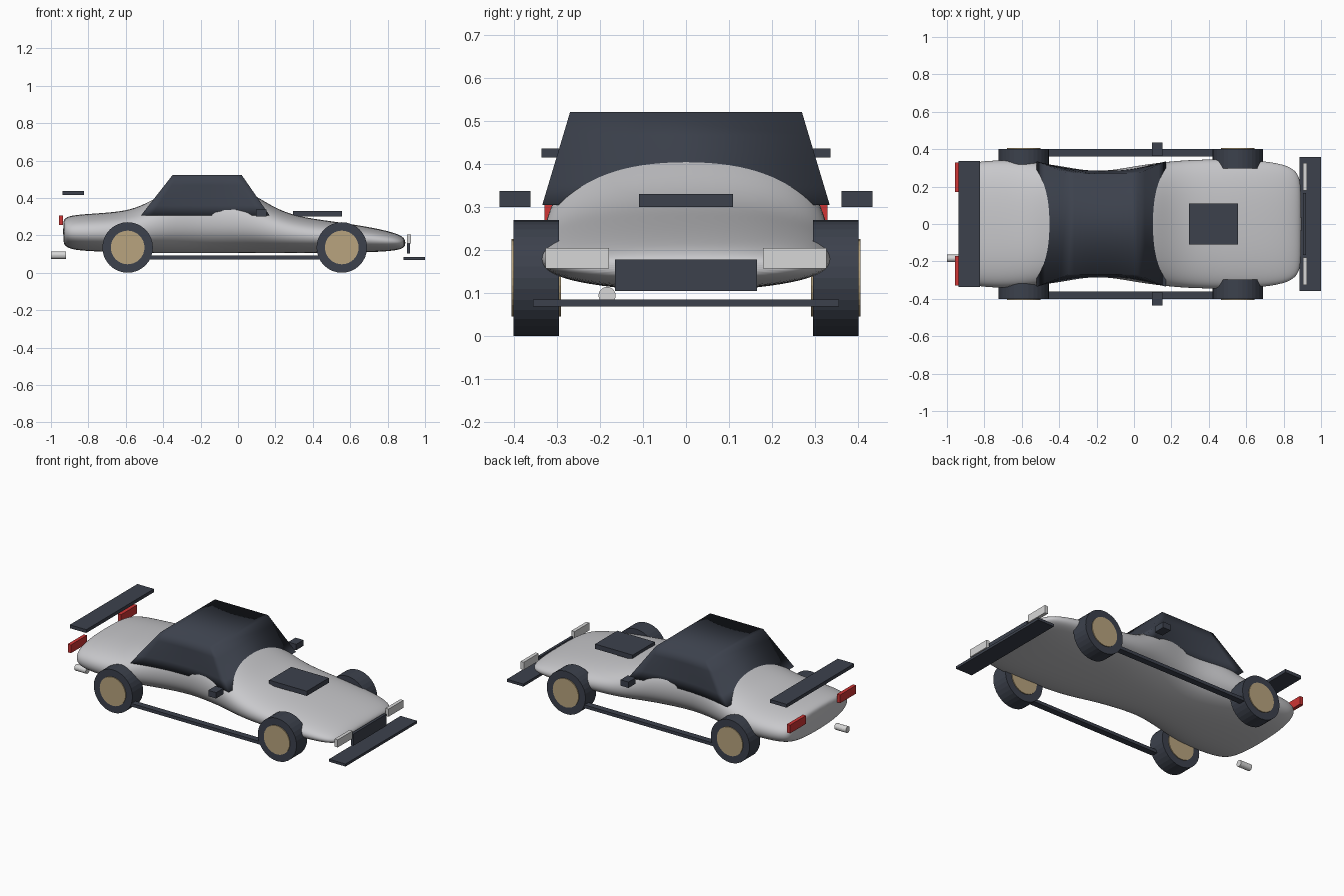
import bpy, bmesh, math

cube = bpy.data.objects.get("Cube")
if cube:
    bpy.data.objects.remove(cube, do_unlink=True)


def material(name, rgb):
    m = bpy.data.materials.new(name)
    m.use_nodes = True
    m.diffuse_color = (*rgb, 1)
    m.node_tree.nodes["Principled BSDF"].inputs["Base Color"].default_value = (*rgb, 1)
    return m


SILVER = material("silver paint", (0.58, 0.58, 0.6))
DARK = material("dark slate", (0.045, 0.053, 0.073))
TAN = material("tan wheel", (0.48, 0.37, 0.21))
RED = material("red lamp", (0.62, 0.035, 0.035))
PALE = material("pale lamp", (0.68, 0.68, 0.68))


def finish(name, bm, mat, smooth=False):
    bmesh.ops.recalc_face_normals(bm, faces=bm.faces)
    for f in bm.faces:
        f.smooth = smooth
    me = bpy.data.meshes.new(name)
    bm.to_mesh(me)
    bm.free()
    me.materials.append(mat)
    ob = bpy.data.objects.new(name, me)
    bpy.context.collection.objects.link(ob)
    return ob


def box(name, xs, ys, zs, mat):
    bm = bmesh.new()
    bmesh.ops.create_cube(bm, size=1)
    for v in bm.verts:
        for i, (lo, hi) in enumerate((xs, ys, zs)):
            v.co[i] = hi if v.co[i] > 0 else lo
    return finish(name, bm, mat)


def loft(rings):
    bm = bmesh.new()
    rows = [[bm.verts.new(p) for p in ring] for ring in rings]
    n = len(rows[0])
    for a, b in zip(rows, rows[1:]):
        for i in range(n):
            j = (i + 1) % n
            bm.faces.new((a[i], a[j], b[j], b[i]))
    bm.faces.new(rows[0])
    bm.faces.new(rows[-1])
    return bm


def cylinder(name, centre, radius, depth, axis, mat, sides=32):
    cx, cy, cz = centre
    rings = []
    for d in (-depth / 2, depth / 2):
        ring = []
        for i in range(sides):
            a = 2 * math.pi * i / sides
            u, w = radius * math.cos(a), radius * math.sin(a)
            ring.append((cx + d, cy + u, cz + w) if axis == "x" else (cx + u, cy + d, cz + w))
        rings.append(ring)
    return finish(name, loft(rings), mat)


# Body shell: x, half width, bottom, top
stations = [
    (-0.935, 0.25, 0.165, 0.275), (-0.925, 0.30, 0.14, 0.295),
    (-0.88, 0.33, 0.12, 0.31), (-0.75, 0.345, 0.112, 0.318),
    (-0.6, 0.342, 0.108, 0.33), (-0.5, 0.327, 0.105, 0.365),
    (-0.38, 0.312, 0.103, 0.435), (-0.2, 0.275, 0.103, 0.47),
    (0.0, 0.311, 0.103, 0.455), (0.1, 0.326, 0.103, 0.41),
    (0.2, 0.338, 0.103, 0.345), (0.32, 0.347, 0.104, 0.3),
    (0.5, 0.349, 0.106, 0.276), (0.7, 0.341, 0.108, 0.246),
    (0.83, 0.315, 0.116, 0.217), (0.88, 0.27, 0.128, 0.194),
    (0.895, 0.2, 0.145, 0.175)]


def power(v, e):
    return math.copysign(abs(v) ** e, v)


rings = []
for x, w, lo, hi in stations:
    angles = [2 * math.pi * i / 24 for i in range(24)]
    rings.append([(x, w * power(math.cos(a), 0.83),
                   (lo + hi) / 2 + (hi - lo) / 2 * power(math.sin(a), 0.83)) for a in angles])
body = finish("body_shell", loft(rings), SILVER, True)
body.modifiers.new("Subdivision", "SUBSURF").levels = 2
body.modifiers["Subdivision"].render_levels = 2

# Cabin: waisted lower outline rising to a flat roof
STEPS = 12
levels = []
for k in range(5):
    h = k / 4
    side = []
    for i in range(STEPS + 1):
        t = 2 * i / STEPS - 1
        x = (1 - h) * (-0.175 + 0.345 * t) + h * (-0.165 + 0.185 * t)
        y = (1 - h) * (0.285 + 0.05 * t * t) + h * 0.27
        side.append((x, y, 0.305 + 0.217 * h))
    levels.append(side + [(x, -y, z) for x, y, z in reversed(side)])
cabin = finish("cabin", loft(levels), DARK, True)

# Wheels, side rails and mirrors
for s, side in ((1, "left"), (-1, "right")):
    def span(a, b):
        return tuple(sorted((s * a, s * b)))
    for x, end in ((0.555, "front"), (-0.59, "rear")):
        cylinder(f"{end}_{side}_tyre", (x, s * 0.349, 0.135), 0.135, 0.106, "y", DARK)
        cylinder(f"{end}_{side}_hub", (x, s * 0.349, 0.135), 0.09, 0.116, "y", TAN)
    box(f"{side}_side_rail", (-0.47, 0.44), span(0.36, 0.4), (0.071, 0.091), DARK)
    box(f"{side}_mirror", (0.097, 0.152), span(0.363, 0.435), (0.3, 0.337), DARK)
    box(f"{side}_headlight", (0.903, 0.925), span(0.18, 0.327), (0.157, 0.205), PALE)
    box(f"{side}_tail_light", (-0.957, -0.935), span(0.17, 0.33), (0.255, 0.307), RED)

# Bonnet scoop, grille, splitter, wing and exhaust
box("bonnet_scoop", (0.295, 0.557), (-0.11, 0.11), (0.3, 0.33), DARK)
box("grille", (0.903, 0.92), (-0.165, 0.165), (0.104, 0.178), DARK)
box("front_splitter", (0.885, 1.0), (-0.357, 0.357), (0.068, 0.084), DARK)
box("rear_wing", (-0.938, -0.823), (-0.337, 0.337), (0.415, 0.436), DARK)
cylinder("exhaust_pipe", (-0.96, -0.184, 0.094), 0.02, 0.08, "x", PALE, 20)
